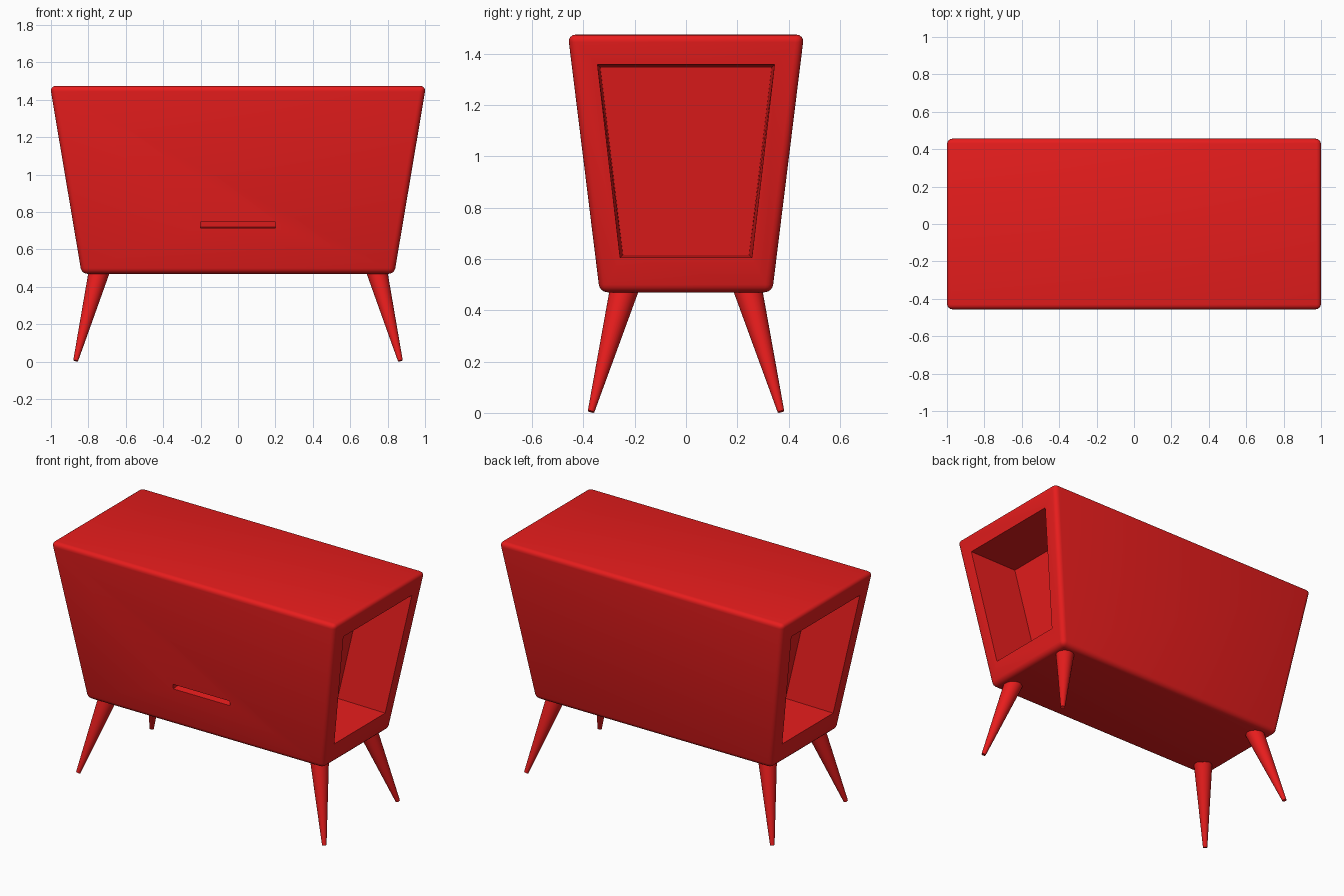
import bpy, bmesh
from math import radians, atan
from mathutils import Vector

if "Cube" in bpy.data.objects:
    bpy.data.objects.remove(bpy.data.objects["Cube"])

Z0, Z1 = 0.47, 1.474           # cabinet bottom and top
BX, TX = 0.836, 1.005          # half lengths at bottom and top
BY, TY = 0.336, 0.46           # half depths at bottom and top

red = bpy.data.materials.new("red_lacquer")
red.diffuse_color = (0.8, 0.012, 0.012, 1)
red.use_nodes = True
red.node_tree.nodes["Principled BSDF"].inputs["Base Color"].default_value = red.diffuse_color


def side_at(z, b, t):
    return b + (t - b) * (z - Z0) / (Z1 - Z0)


def finish(obj):
    bpy.ops.object.select_all(action='DESELECT')
    obj.select_set(True)
    bpy.context.view_layer.objects.active = obj
    bpy.ops.object.shade_smooth_by_angle(angle=radians(35))
    obj.data.materials.clear()
    obj.data.materials.append(red)


def loft(name, qa, qb, bevel=0):
    """Closed block between two quads, with optional rounded edges."""
    bm = bmesh.new()
    a = [bm.verts.new(p) for p in qa]
    b = [bm.verts.new(p) for p in qb]
    bm.faces.new(a)
    bm.faces.new(b)
    for i in range(4):
        j = (i + 1) % 4
        bm.faces.new((a[i], a[j], b[j], b[i]))
    bmesh.ops.recalc_face_normals(bm, faces=bm.faces[:])
    if bevel:
        bmesh.ops.bevel(bm, geom=bm.edges[:], offset=bevel, segments=4,
                        profile=0.5, affect='EDGES')
    mesh = bpy.data.meshes.new(name)
    bm.to_mesh(mesh)
    bm.free()
    obj = bpy.data.objects.new(name, mesh)
    bpy.context.collection.objects.link(obj)
    return obj


def cut(body, cutter):
    cutter.hide_render = True
    mod = body.modifiers.new("cut", 'BOOLEAN')
    mod.operation = 'DIFFERENCE'
    mod.solver = 'EXACT'
    mod.object = cutter
    bpy.context.view_layer.objects.active = body
    bpy.ops.object.modifier_apply(modifier=mod.name)
    bpy.data.objects.remove(cutter)


# Flared cabinet body with rounded edges
def rect(x, y, z):
    return [(-x, -y, z), (x, -y, z), (x, y, z), (-x, y, z)]


body = loft("cabinet_body", rect(BX, BY, Z0), rect(TX, TY, Z1), bevel=0.03)


# Open shelf niche in each end, its back panel parallel to the end face
def niche_section(s, offset, inset):
    lo, hi = 0.605 + inset, 1.357 - inset
    yl, yh = 0.257 - inset, 0.345 - inset
    xl, xh = (s * (side_at(z, BX, TX) + offset) for z in (lo, hi))
    return [(xl, -yl, lo), (xl, yl, lo), (xh, yh, hi), (xh, -yh, hi)]


for s in (-1, 1):
    cut(body, loft("niche_cutter", niche_section(s, 0.1, -0.003),
                   niche_section(s, -0.33, 0.011)))

# Finger slot in the front, square to the sloping face
bpy.ops.mesh.primitive_cube_add(size=1, location=(0, -side_at(0.73, BY, TY), 0.73))
slot = bpy.context.object
slot.dimensions = (0.4, 0.1, 0.031)
slot.rotation_euler.x = atan((TY - BY) / (Z1 - Z0))
bpy.context.view_layer.update()
cut(body, slot)
finish(body)

# Four splayed, tapered legs
for sx, side in ((-1, "left"), (1, "right")):
    for sy, end in ((-1, "front"), (1, "back")):
        top = Vector((sx * 0.742, sy * 0.24, 0.485))
        foot = Vector((sx * 0.868, sy * 0.37, 0.005))
        axis = top - foot
        bpy.ops.mesh.primitive_cone_add(
            vertices=32, radius1=0.013, radius2=0.056, depth=axis.length,
            location=(top + foot) / 2,
            rotation=axis.to_track_quat('Z', 'Y').to_euler())
        leg = bpy.context.object
        leg.name = f"{end}_{side}_leg"
        finish(leg)
